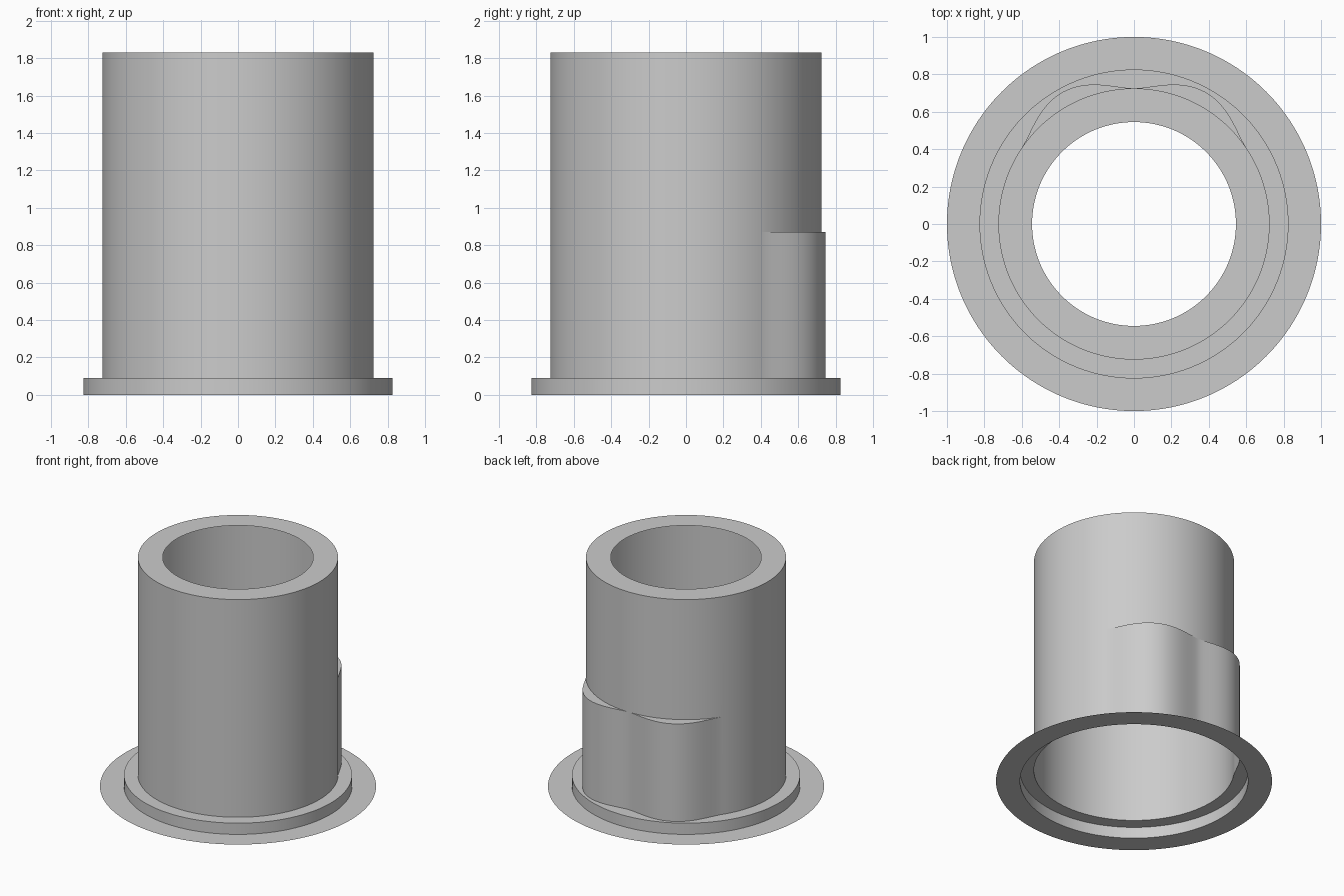
import bpy, bmesh, math

cube = bpy.data.objects.get("Cube")
if cube:
    bpy.data.objects.remove(cube)

SEGMENTS = 192
BARREL_R, COLLAR_R = 0.725, 0.826
COLLAR_Z, LEDGE_Z, TOP_Z = 0.09, 0.87, 1.83

grey = bpy.data.materials.new("light grey")
grey.use_nodes = True
grey.diffuse_color = (0.6, 0.6, 0.6, 1)
grey.node_tree.nodes["Principled BSDF"].inputs["Base Color"].default_value = (0.6, 0.6, 0.6, 1)


def circle(r):
    return lambda a: r


def lobed(a):
    """Barrel outline with two rounded lobes at the back."""
    t = abs(math.remainder(a - math.pi / 2, math.tau))
    span = math.radians(56)
    if t >= span:
        return BARREL_R
    return BARREL_R + 0.077 * max(0, math.sin(math.pi * t / span)) ** 1.7


def sheet(name, rings):
    """Skin a stack of (outline, height) rings into one thin shell."""
    bm = bmesh.new()
    loops = []
    for outline, z in rings:
        loop = []
        for i in range(SEGMENTS):
            a = math.tau * i / SEGMENTS
            r = outline(a)
            loop.append(bm.verts.new((r * math.cos(a), r * math.sin(a), z)))
        loops.append(loop)
    for low, high in zip(loops, loops[1:]):
        for i in range(SEGMENTS):
            j = (i + 1) % SEGMENTS
            bm.faces.new((low[i], low[j], high[j], high[i]))
    # Collapse the ledge where the outlines meet
    bmesh.ops.remove_doubles(bm, verts=bm.verts, dist=0.0001)
    mesh = bpy.data.meshes.new(name)
    bm.to_mesh(mesh)
    bm.free()
    mesh.materials.append(grey)
    obj = bpy.data.objects.new(name, mesh)
    bpy.context.collection.objects.link(obj)
    bpy.ops.object.select_all(action="DESELECT")
    obj.select_set(True)
    bpy.context.view_layer.objects.active = obj
    bpy.ops.object.shade_smooth_by_angle(angle=math.radians(30))
    return obj


barrel = circle(BARREL_R)
collar = circle(COLLAR_R)

# Flat flange on the ground
sheet("base_flange", [(circle(1), 0), (collar, 0)])
# Raised collar with its flat shoulder
sheet("collar", [(collar, 0), (collar, COLLAR_Z), (lobed, COLLAR_Z)])
# Barrel wall with the lobed lower part and its ledge
sheet("barrel", [(lobed, COLLAR_Z), (lobed, LEDGE_Z), (barrel, LEDGE_Z), (barrel, TOP_Z)])
# Flat rim around the top opening
sheet("top_rim", [(barrel, TOP_Z), (circle(0.545), TOP_Z)])
